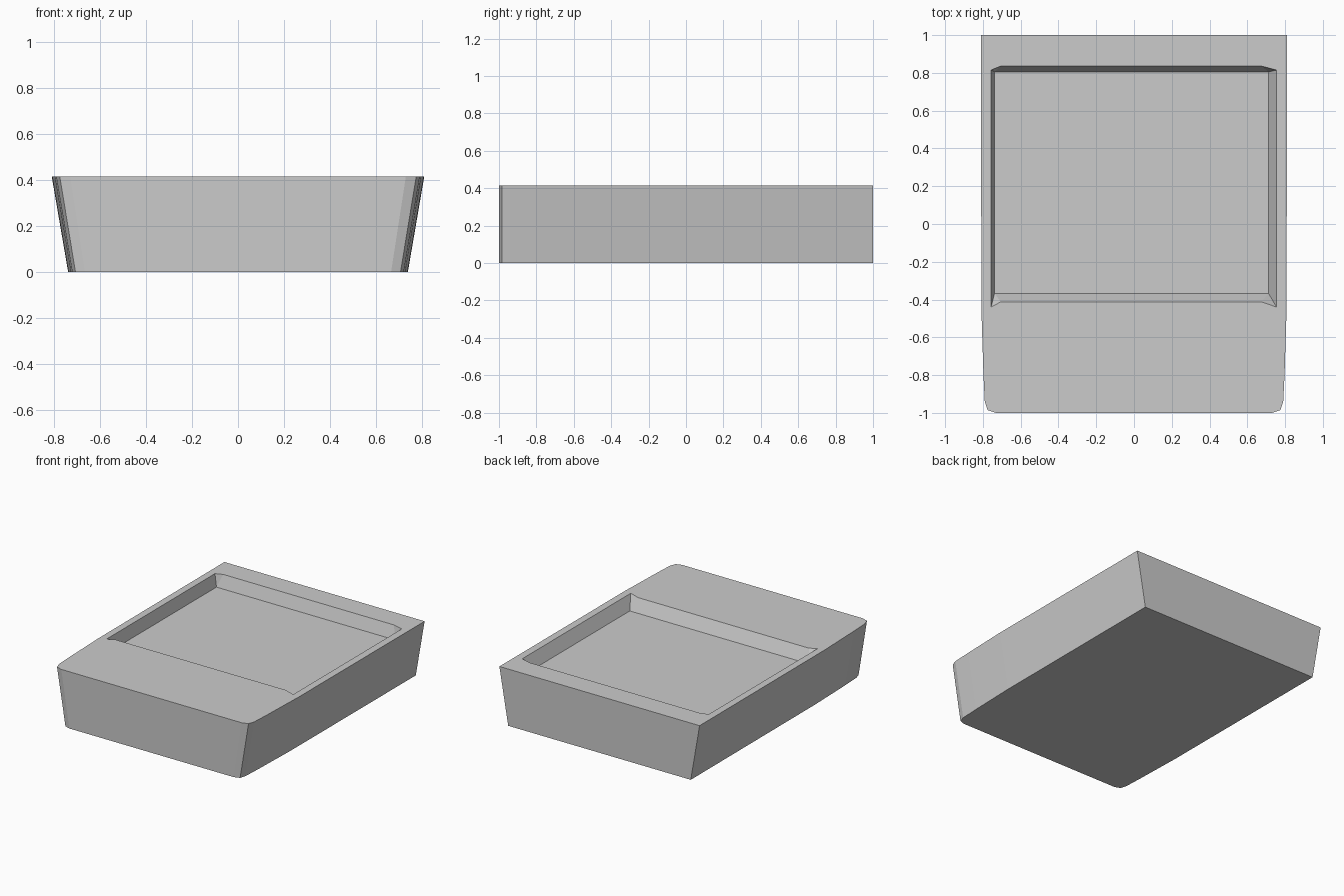
import bpy, bmesh

if "Cube" in bpy.data.objects:
    bpy.data.objects.remove(bpy.data.objects["Cube"])

TOP, FLOOR = 0.415, 0.325   # top surface and tray floor heights
TAPER = 0.912               # sideways narrowing toward the base

# Right half of the plan outline, front to back
half = [(0.73, -1.0), (0.775, -0.985), (0.79, -0.94),
        (0.797, -0.8), (0.808, -0.45), (0.81, 1.0)]
outline = half + [(-x, y) for x, y in reversed(half)]

# Tray opening (two points per corner) and its rectangular floor
rim = [(0.675, -0.412), (0.755, -0.44), (0.755, 0.815), (0.675, 0.836),
       (-0.705, 0.836), (-0.757, 0.815), (-0.757, -0.44), (-0.705, -0.412)]
floor = [(0.712, -0.367), (0.712, 0.805), (-0.738, 0.805), (-0.738, -0.367)]

bm = bmesh.new()


def ring(points, z, sx=1.0):
    return [bm.verts.new((x * sx, y, z)) for x, y in points]


def loop_edges(vs):
    return [bm.edges.new((vs[i], vs[(i + 1) % len(vs)])) for i in range(len(vs))]


base = ring(outline, 0.0, TAPER)
top = ring(outline, TOP)
lip = ring(rim, TOP)
bed = ring(floor, FLOOR)

# Top surface with the opening left clear
bmesh.ops.triangle_fill(bm, use_beauty=True, use_dissolve=False,
                        normal=(0, 0, 1), edges=loop_edges(top) + loop_edges(lip))

# Tapered outer walls and base
n = len(base)
for i in range(n):
    j = (i + 1) % n
    bm.faces.new((base[i], base[j], top[j], top[i]))
bm.faces.new(base[::-1])

# Tray floor, corner facets and sloping walls
bm.faces.new(bed)
for i in range(4):
    a, b, c = lip[2 * i], lip[2 * i + 1], lip[(2 * i + 2) % 8]
    p, q = bed[i], bed[(i + 1) % 4]
    bm.faces.new((a, b, p))
    bm.faces.new((b, c, q, p))

bmesh.ops.recalc_face_normals(bm, faces=bm.faces[:])
mesh = bpy.data.meshes.new("tray_block")
bm.to_mesh(mesh)
bm.free()

block = bpy.data.objects.new("tray_block", mesh)
bpy.context.collection.objects.link(block)

grey = bpy.data.materials.new("plain_grey")
grey.diffuse_color = (0.6, 0.6, 0.6, 1.0)
grey.use_nodes = True
grey.node_tree.nodes["Principled BSDF"].inputs["Base Color"].default_value = grey.diffuse_color
mesh.materials.append(grey)
